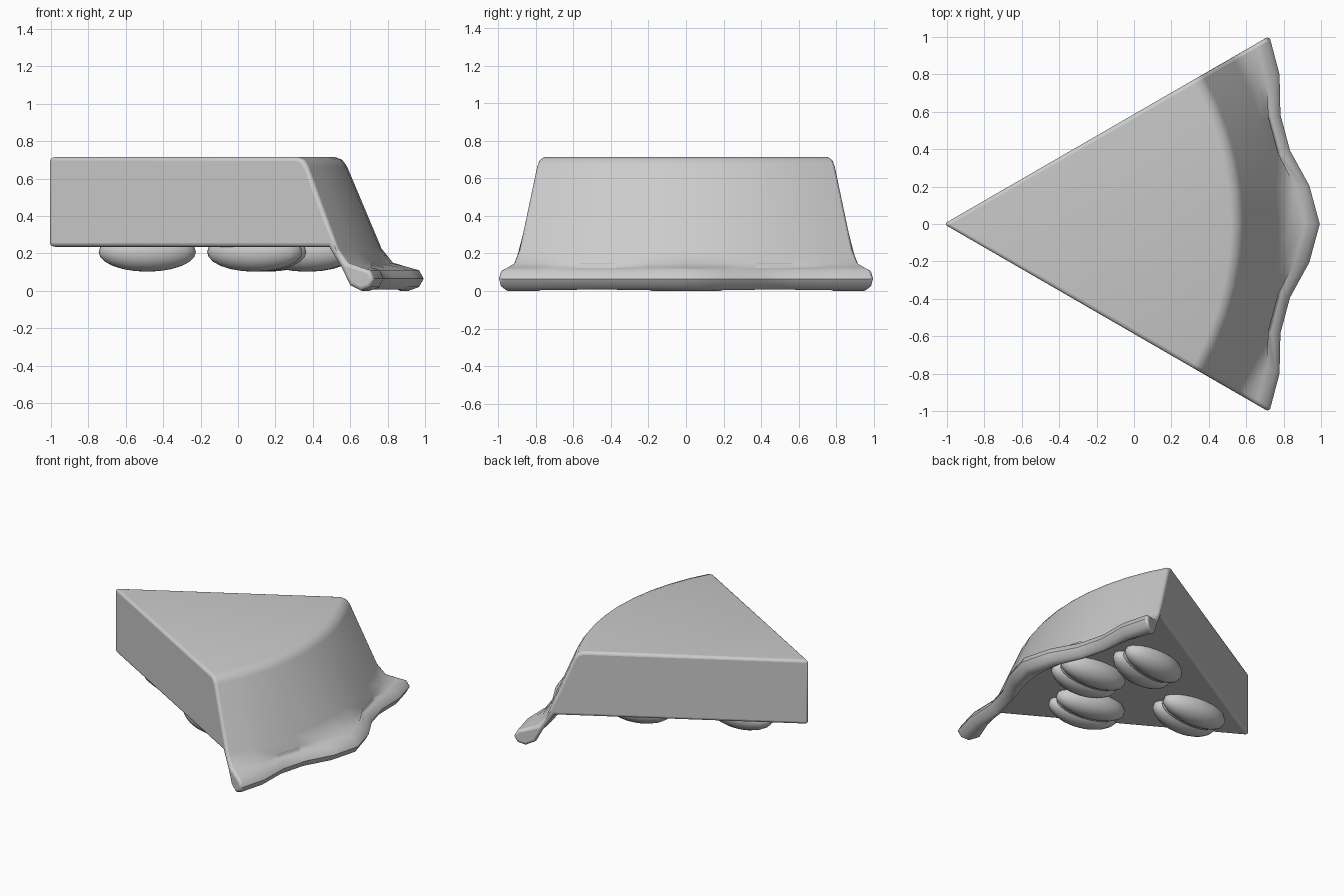
import bpy, bmesh, math

if "Cube" in bpy.data.objects:
    bpy.data.objects.remove(bpy.data.objects["Cube"])

APEX = -1.017          # x of the sharp tip before rounding
SEG = 10               # crust segments over 60 degrees
TOP, BASE = 0.715, 0.235

# Crust cross-section: (radius, height, how much of the crimp wave it follows)
PROFILE = [(1.535, TOP, 0), (1.575, 0.70, 0), (1.60, 0.665, 0), (1.785, 0.225, 0),
           (1.845, 0.15, 0.15), (1.93, 0.125, 0.9), (1.985, 0.11, 1), (2.01, 0.065, 1),
           (1.985, 0.02, 1), (1.93, 0.0, 0.9), (1.86, 0.03, 0.4), (1.81, 0.12, 0.1),
           (1.73, BASE, 0)]


def smooth(obj, angle):
    bpy.ops.object.select_all(action='DESELECT')
    obj.select_set(True)
    bpy.context.view_layer.objects.active = obj
    bpy.ops.object.shade_smooth_by_angle(angle=math.radians(angle))


def add_mesh(name, bm):
    bmesh.ops.recalc_face_normals(bm, faces=bm.faces)
    mesh = bpy.data.meshes.new(name)
    bm.to_mesh(mesh)
    bm.free()
    obj = bpy.data.objects.new(name, mesh)
    bpy.context.collection.objects.link(obj)
    return obj


# Wedge with sloping wall and wavy rim
bm = bmesh.new()
tip_top = bm.verts.new((APEX, 0, TOP))
tip_base = bm.verts.new((APEX, 0, BASE))
rings = []
for i in range(SEG + 1):
    a = math.radians(-30 + 60 * i / SEG)
    wave = 0.065 * (math.cos(a * 12) - 1)
    rings.append([bm.verts.new((APEX + (r + w * wave) * math.cos(a),
                                (r + w * wave) * math.sin(a), z))
                  for r, z, w in PROFILE])
for a, b in zip(rings, rings[1:]):
    for j in range(len(PROFILE) - 1):
        bm.faces.new((a[j], b[j], b[j + 1], a[j + 1]))
bm.faces.new([tip_top] + [r[0] for r in rings])
bm.faces.new([tip_base] + [r[-1] for r in rings])
for ring in (rings[0], rings[-1]):
    bm.faces.new([tip_top] + ring + [tip_base])
slice_obj = add_mesh("pie_slice", bm)
bev = slice_obj.modifiers.new("rounded_edges", 'BEVEL')
bev.width = 0.02
bev.segments = 3
bev.limit_method = 'ANGLE'
bev.angle_limit = math.radians(60)
smooth(slice_obj, 50)


# Nut halves on the underside: two lobes and a middle ridge
def nut(name, x, y, turn):
    bm = bmesh.new()
    for dy, sx, sy, sz in ((0.07, 0.26, 0.105, 0.105), (-0.07, 0.26, 0.105, 0.105),
                           (0, 0.235, 0.05, 0.085)):
        new = bmesh.ops.create_uvsphere(bm, u_segments=20, v_segments=12, radius=1)['verts']
        for v in new:
            v.co = (v.co.x * sx, v.co.y * sy + dy * (1 - 0.25 * v.co.x ** 2), v.co.z * sz)
    obj = add_mesh(name, bm)
    obj.location = (x, y, 0.207)
    obj.rotation_euler.z = math.radians(turn)
    smooth(obj, 60)


for n, (x, y, turn) in enumerate([(-0.485, 0, 0), (0.15, 0.32, 7),
                                  (0.10, -0.38, -11), (0.37, -0.04, -4)], 1):
    nut(f"nut_half_{n}", x, y, turn)
